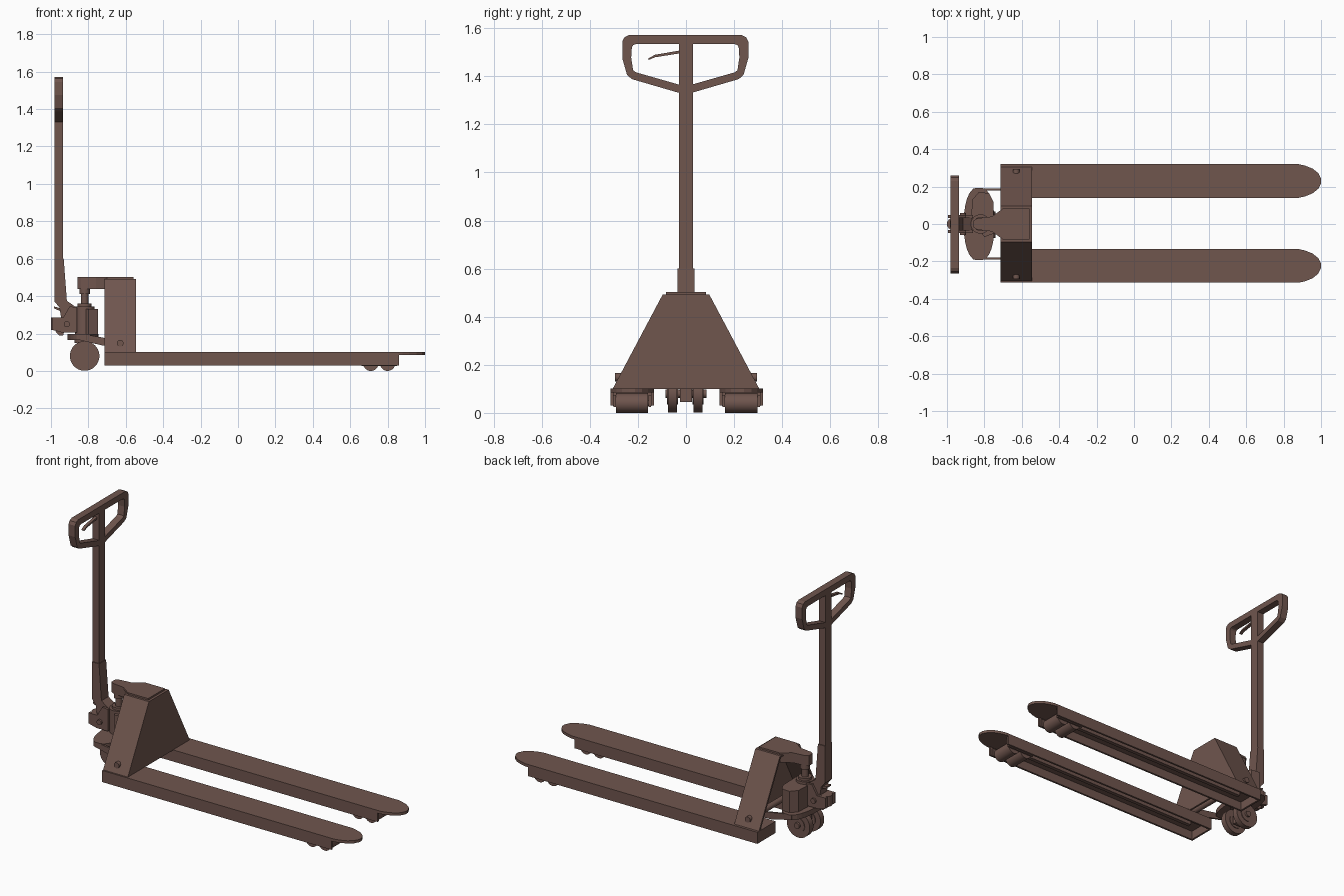
import bpy, bmesh
from math import cos, sin, pi, radians
from mathutils import Vector, Matrix

if "Cube" in bpy.data.objects:
    bpy.data.objects.remove(bpy.data.objects["Cube"])

mat = bpy.data.materials.new("brown_paint")
mat.diffuse_color = (0.16, 0.092, 0.076, 1)
mat.use_nodes = True
mat.node_tree.nodes["Principled BSDF"].inputs["Base Color"].default_value = mat.diffuse_color
YC = 0.003


def finish(name, bm, smooth=False):
    bmesh.ops.recalc_face_normals(bm, faces=bm.faces)
    me = bpy.data.meshes.new(name)
    bm.to_mesh(me)
    bm.free()
    ob = bpy.data.objects.new(name, me)
    bpy.context.collection.objects.link(ob)
    me.materials.append(mat)
    if smooth:
        bpy.ops.object.select_all(action='DESELECT')
        ob.select_set(True)
        bpy.context.view_layer.objects.active = ob
        bpy.ops.object.shade_smooth_by_angle(angle=radians(35))
    return ob


def place(axis, p, d):
    a, b = p
    return {'x': (d, a, b), 'y': (a, d, b), 'z': (a, b, d)}[axis]


def prism(name, axis, pts, lo, hi, smooth=False):
    bm = bmesh.new()
    f = bm.faces.new([bm.verts.new(place(axis, p, lo)) for p in pts])
    r = bmesh.ops.extrude_face_region(bm, geom=[f])
    vs = [v for v in r['geom'] if isinstance(v, bmesh.types.BMVert)]
    bmesh.ops.translate(bm, verts=vs, vec=place(axis, (0, 0), hi - lo))
    return finish(name, bm, smooth)


def ring(name, axis, outer, inner, lo, hi):
    bm = bmesh.new()
    loops = [[bm.verts.new(place(axis, p, d)) for p in pts]
             for pts, d in ((outer, lo), (outer, hi), (inner, hi), (inner, lo))]
    n = len(outer)
    for k in range(4):
        a, b = loops[k], loops[(k + 1) % 4]
        for i in range(n):
            j = (i + 1) % n
            bm.faces.new((a[i], a[j], b[j], b[i]))
    return finish(name, bm)


def box(name, x0, x1, y0, y1, z0, z1):
    return prism(name, 'z', [(x0, y0), (x1, y0), (x1, y1), (x0, y1)], z0, z1)


def cyl(name, axis, c, r, lo, hi, n=32):
    pts = [(c[0] + r * cos(2 * pi * i / n), c[1] + r * sin(2 * pi * i / n)) for i in range(n)]
    return prism(name, axis, pts, lo, hi, True)


def mirror_pts(pts):
    return pts + [(-a, b) for a, b in reversed(pts)]


# Forks: open-bottom channels with a thin rounded tip and tandem rollers
for side, s in (("left", 1), ("right", -1)):
    c = YC + s * 0.227
    tip = [(0.88, 0.09), (0.915, 0.082), (0.955, 0.066), (0.985, 0.042), (1.0, 0.012)]
    outline = [(-0.715, c + 0.09)] + [(x, c + y) for x, y in tip]
    outline += [(x, c - y) for x, y in reversed(tip)] + [(-0.715, c - 0.09)]
    prism(side + "_fork_top", 'z', outline, 0.085, 0.102)
    for k, t in (("outer", s), ("inner", -s)):
        y = c + t * 0.084
        box(f"{side}_fork_{k}_wall", -0.715, 0.862, y - 0.006, y + 0.006, 0.03, 0.09)
        yl = c + t * 0.073
        box(f"{side}_fork_{k}_roller_plate", 0.66, 0.85, yl - 0.005, yl + 0.005, 0.025, 0.075)
    box(side + "_fork_back_wall", -0.715, -0.703, c - 0.085, c + 0.085, 0.03, 0.09)
    box(side + "_push_rod", -0.62, 0.69, c - 0.012, c + 0.012, 0.06, 0.08)
    for i, x in enumerate((0.71, 0.80)):
        cyl(f"{side}_fork_roller_{i + 1}", 'y', (x, 0.041), 0.041, c - 0.067, c + 0.067)
        cyl(f"{side}_roller_pin_{i + 1}", 'y', (x, 0.041), 0.012, c - 0.08, c + 0.08, 16)

# Tapered frame: slanted shell closed on the fork side
shell = mirror_pts([(-0.305, 0.10), (-0.097, 0.492)])
hollow = mirror_pts([(-0.291, 0.10), (-0.09, 0.48)])
prism("frame_shell", 'x', shell[:4] + hollow[::-1][:4], -0.715, -0.55)
prism("frame_front_plate", 'x', shell, -0.557, -0.545)

# Lifting head on top of the frame
head = [(-0.56, 0.083), (-0.70, 0.083), (-0.76, 0.04), (-0.84, 0.03), (-0.858, 0.018)]
prism("lifting_head", 'z', head + [(x, -y) for x, y in reversed(head)], 0.488, 0.502)
under = [(-0.70, 0.075), (-0.76, 0.036), (-0.84, 0.028), (-0.858, 0.016)]
prism("lifting_head_block", 'z', under + [(x, -y) for x, y in reversed(under)], 0.438, 0.49)

# Rocker shaft through the frame and its side arms
cyl("rocker_shaft", 'y', (-0.63, 0.148), 0.018, -0.295, 0.295, 20)
for side, s in (("left", 1), ("right", -1)):
    arm = [(-0.86, 0.168), (-0.86, 0.195), (-0.79, 0.19), (-0.62, 0.16), (-0.62, 0.13), (-0.72, 0.135)]
    y = s * 0.185
    prism(side + "_rocker_arm", 'y', arm, y - 0.006, y + 0.006)

# Pump: oval base, cylinder, collar, piston and faceted reservoir
oval = [(-0.828 + 0.083 * (abs(cos(t)) ** 0.75) * (1 if cos(t) > 0 else -1), 0.195 * sin(t))
        for t in [2 * pi * (i + 0.5) / 28 for i in range(28)]]
prism("pump_base", 'z', oval, 0.165, 0.197)
cyl("pump_cylinder", 'z', (-0.82, 0), 0.052, 0.19, 0.345)
cyl("pump_collar", 'z', (-0.82, 0), 0.038, 0.345, 0.36)
cyl("piston", 'z', (-0.82, 0), 0.02, 0.35, 0.44)
cyl("piston_cap", 'z', (-0.82, 0), 0.028, 0.41, 0.44)
tank = [(-0.87, 0.03), (-0.865, 0.13), (-0.83, 0.17), (-0.775, 0.165), (-0.752, 0.12),
        (-0.748, -0.05), (-0.80, -0.07)]
prism("fluid_reservoir", 'z', tank, 0.19, 0.33)

# Steering wheels on a short axle under the pump
box("wheel_carrier", -0.85, -0.79, -0.024, 0.024, 0.045, 0.17)
cyl("steering_axle", 'y', (-0.82, 0.08), 0.018, -0.085, 0.085, 20)
for side, s in (("left", 1), ("right", -1)):
    y = YC - 0.006 + s * 0.053
    cyl(side + "_steering_wheel", 'y', (-0.82, 0.08), 0.079, y - 0.018, y + 0.018, 40)
    cyl(side + "_wheel_hub", 'y', (-0.82, 0.08), 0.045, y - 0.022, y + 0.022, 24)
cyl("steering_turntable", 'z', (-0.82, 0), 0.055, 0.15, 0.167)

# Drawbar bracket with cheeks, roller and pivot pin
box("pump_block", -0.93, -0.85, -0.03, 0.03, 0.205, 0.32)
for side, s in (("left", 1), ("right", -1)):
    cheek = [(-0.995, 0.22), (-0.94, 0.205), (-0.86, 0.205), (-0.86, 0.34), (-0.90, 0.345),
             (-0.935, 0.285), (-0.995, 0.285)]
    y = s * 0.04
    prism(side + "_bracket_cheek", 'y', cheek, y - 0.009, y + 0.009)
cyl("bracket_roller", 'z', (-0.967, 0), 0.033, 0.22, 0.285, 24)
cyl("pivot_pin", 'y', (-0.915, 0.25), 0.016, -0.06, 0.06, 16)
prism("release_pedal", 'y', [(-0.975, 0.21), (-0.955, 0.19), (-0.935, 0.19), (-0.925, 0.225), (-0.97, 0.225)],
      -0.02, 0.02)
prism("release_tab", 'y', [(-0.985, 0.335), (-0.95, 0.32), (-0.95, 0.335), (-0.985, 0.345)], -0.02, 0.02)

# Drawbar: bent lower socket and straight shaft
prism("drawbar_socket", 'y', [(-0.98, 0.37), (-0.955, 0.34), (-0.945, 0.28), (-0.89, 0.29), (-0.865, 0.34),
                              (-0.915, 0.375), (-0.932, 0.60), (-0.98, 0.60)], -0.035, 0.035)
box("drawbar_shaft", -0.98, -0.935, -0.03, 0.03, 0.58, 1.555)

# Grip loop and control lever
outer = mirror_pts([(-0.03, 1.332), (-0.222, 1.388), (-0.242, 1.405), (-0.262, 1.475),
                    (-0.262, 1.545), (-0.252, 1.563), (-0.232, 1.572)])
inner = mirror_pts([(-0.03, 1.366), (-0.205, 1.416), (-0.217, 1.425), (-0.225, 1.478),
                    (-0.222, 1.522), (-0.216, 1.53), (-0.205, 1.534)])
ring("grip_loop", 'x', [(y - 0.003, z) for y, z in outer], [(y - 0.003, z) for y, z in inner], -0.98, -0.935)
prism("control_lever", 'x', [(-0.02, 1.508), (-0.13, 1.489), (-0.158, 1.473), (-0.155, 1.468),
                             (-0.128, 1.479), (-0.02, 1.496)], -0.967, -0.948)
